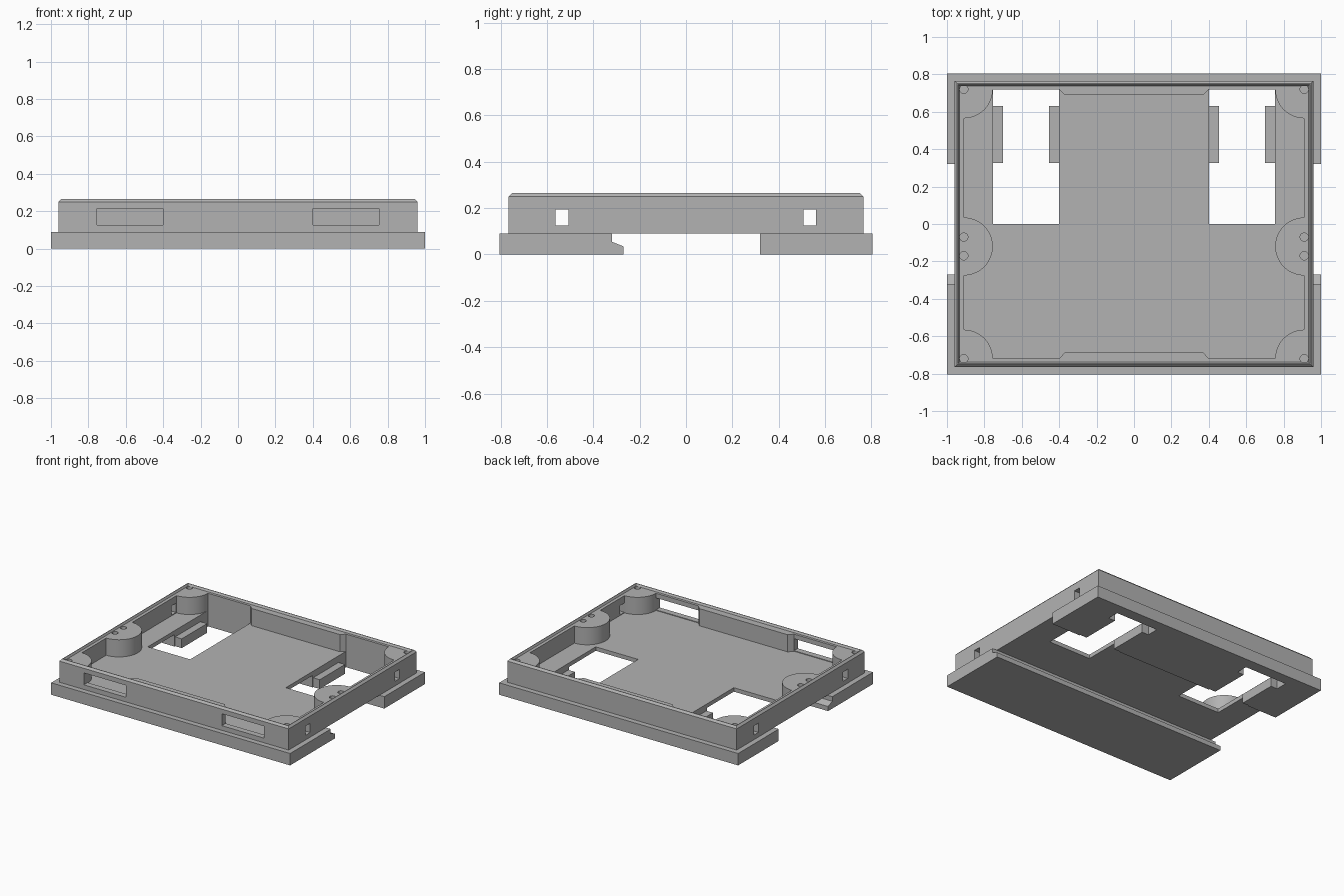
import bpy, bmesh, math
from mathutils import Matrix

cube = bpy.data.objects.get("Cube")
if cube:
    bpy.data.objects.remove(cube)

grey = bpy.data.materials.new("plain_grey")
grey.use_nodes = True
colour = (0.45, 0.45, 0.45, 1)
grey.diffuse_color = colour
grey.node_tree.nodes["Principled BSDF"].inputs["Base Color"].default_value = colour

# Main dimensions
BX, BY = 0.96, 0.765          # body half size
IX, IY = 0.91, 0.72           # cavity half size
BASE, FLOOR, WALL, TOP = 0.09, 0.12, 0.25, 0.265
POST, MID_Y = 0.155, -0.12    # screw post radius, middle post position
WIN_IN, WIN_OUT = 0.40, 0.755


def prism(name, outline, low, high, axis="z"):
    """Extrude a closed outline: (x, y) along z, or (y, z) along x."""
    bm = bmesh.new()
    put = (lambda a, b, h: (a, b, h)) if axis == "z" else (lambda a, b, h: (h, a, b))
    face = bm.faces.new([bm.verts.new(put(a, b, low)) for a, b in outline])
    offset = put(0, 0, high - low)
    new = bmesh.ops.extrude_face_region(bm, geom=[face])["geom"]
    bmesh.ops.translate(bm, vec=offset, verts=[g for g in new if isinstance(g, bmesh.types.BMVert)])
    return finish(name, bm)


def finish(name, bm):
    bmesh.ops.recalc_face_normals(bm, faces=bm.faces)
    mesh = bpy.data.meshes.new(name)
    bm.to_mesh(mesh)
    bm.free()
    mesh.materials.append(grey)
    obj = bpy.data.objects.new(name, mesh)
    bpy.context.collection.objects.link(obj)
    return obj


def rect(x0, x1, y0, y1):
    return [(x0, y0), (x1, y0), (x1, y1), (x0, y1)]


def box(name, x0, x1, y0, y1, z0, z1):
    return prism(name, rect(x0, x1, y0, y1), z0, z1)


def arc(cx, cy, r, start, end, steps):
    angles = [math.radians(start + (end - start) * i / steps) for i in range(steps + 1)]
    return [(cx + r * math.cos(a), cy + r * math.sin(a)) for a in angles]


def cut(target, cutters):
    for c in cutters:
        c.hide_render = True
        mod = target.modifiers.new("cut", "BOOLEAN")
        mod.operation, mod.solver, mod.object = "DIFFERENCE", "EXACT", c
    bpy.context.view_layer.update()
    graph = bpy.context.evaluated_depsgraph_get()
    mesh = bpy.data.meshes.new_from_object(target.evaluated_get(graph))
    target.modifiers.clear()
    target.data = mesh
    for c in cutters:
        bpy.data.objects.remove(c)


# Cavity outline with screw posts and thicker middle wall panels
half = [(0.37, -0.687), (WIN_IN, -IY)]
half += arc(IX, -IY, POST, 180, 90, 14)
half += arc(IX, MID_Y, POST, 270, 90, 28)
half += arc(IX, IY, POST, 270, 180, 14)
half += [(WIN_IN, IY), (0.37, 0.69)]
outline = half + [(-x, y) for x, y in reversed(half)]

body = box("case_body", -BX, BX, -BY, BY, BASE, WALL)
cutters = [prism("cavity", outline, FLOOR, 0.4)]
for s in (-1, 1):
    x0, x1 = sorted((s * WIN_IN, s * WIN_OUT))
    # Floor openings and front wall slots
    cutters.append(box("floor_opening", x0, x1, 0, IY, 0, FLOOR + 0.02))
    cutters.append(box("front_slot", x0, x1, -0.9, -0.7, 0.125, 0.215))
    # Side wall slots
    a, b = sorted((s * 0.88, s * 1.1))
    for y in (-0.535, 0.533):
        cutters.append(box("side_slot", a, b, y - 0.027, y + 0.027, 0.125, 0.195))
    # Screw holes
    for y in (-IY, -0.17, -0.07, IY):
        cutters.append(prism("screw_hole", arc(s * IX, y, 0.022, 0, 345, 23), 0.15, 0.4))
cut(body, cutters)

# Raised lip around the top edge, bevelled on both sides
bm = bmesh.new()
rings = []
for inset, z in ((0, WALL), (0.014, TOP), (0.018, TOP), (0.026, WALL)):
    x, y = BX - inset, BY - inset
    rings.append([bm.verts.new((a, b, z)) for a, b in rect(-x, x, -y, y)])
for r0, r1 in zip(rings, rings[1:]):
    for i in range(4):
        j = (i + 1) % 4
        bm.faces.new((r0[i], r0[j], r1[j], r1[i]))
lip = finish("top_lip", bm)

# Front foot with hooked inner edge
hook = [(-0.805, 0), (-0.27, 0), (-0.27, 0.035), (-0.32, 0.055), (-0.32, BASE), (-0.805, BASE)]
prism("front_foot", hook, -1, 1, axis="x")

# Rear foot, opened under the floor openings
rear = box("rear_foot", -1, 1, 0.32, 0.805, 0, BASE)
cut(rear, [box("foot_opening", min(s * WIN_IN, s * WIN_OUT), max(s * WIN_IN, s * WIN_OUT),
               0, IY, -0.1, 0.2) for s in (-1, 1)])

# Guide rails inside the openings
for s, side in ((-1, "right"), (1, "left")):
    for label, a, b in (("inner", WIN_IN, 0.455), ("outer", 0.70, WIN_OUT)):
        x0, x1 = sorted((s * a, s * b))
        box(f"{side}_{label}_guide", x0, x1, 0.327, 0.63, 0, 0.07)

# Smooth the round posts, keep all other edges sharp
bpy.ops.object.select_all(action="DESELECT")
body.select_set(True)
bpy.context.view_layer.objects.active = body
bpy.ops.object.shade_smooth_by_angle(angle=math.radians(25))
